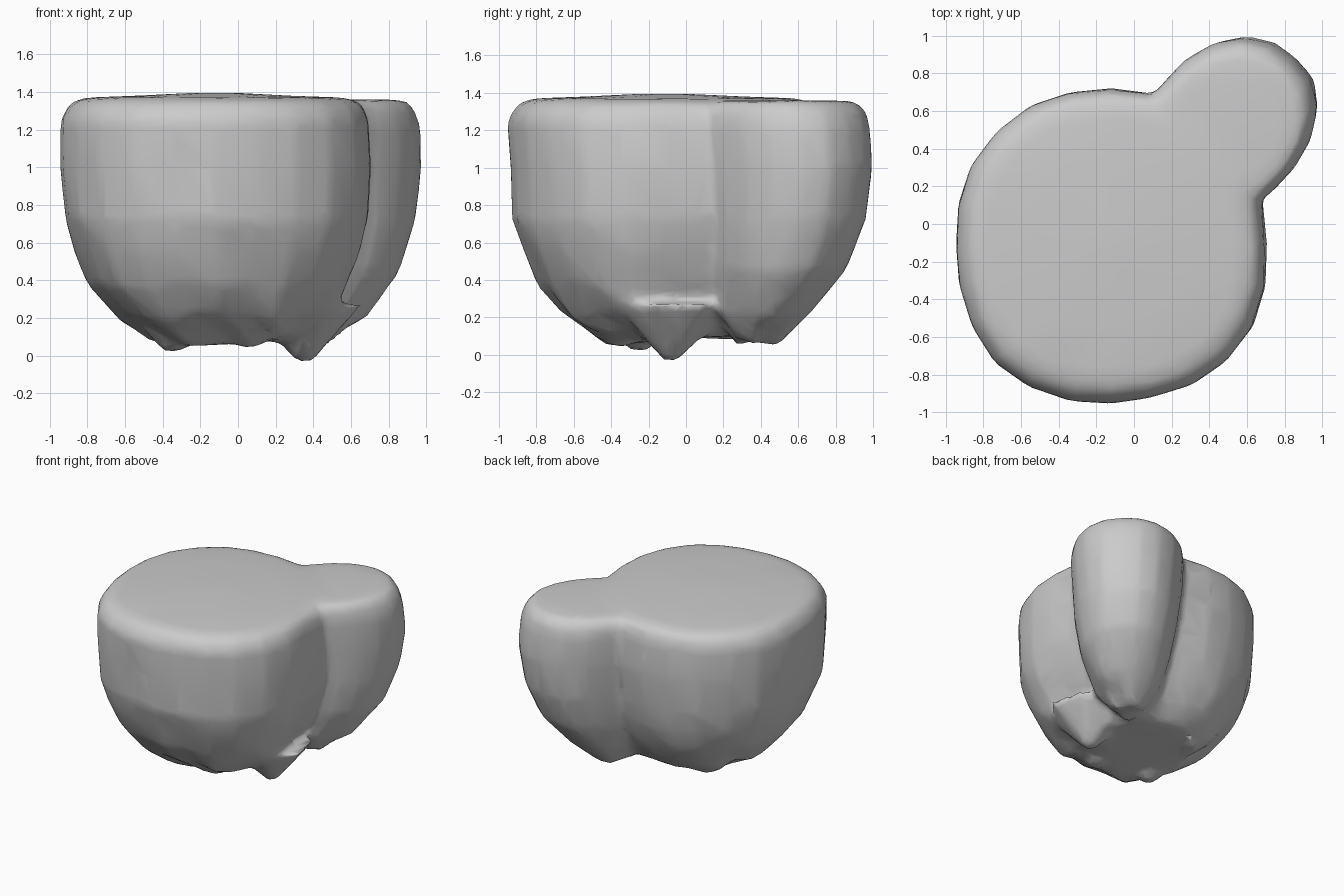
import bpy, bmesh, math, random
from mathutils import Vector, Matrix

random.seed(4)
if "Cube" in bpy.data.objects:
    bpy.data.objects.remove(bpy.data.objects["Cube"])

stone = bpy.data.materials.new("grey_stone")
stone.use_nodes = True
stone.diffuse_color = (0.6, 0.6, 0.6, 1)
stone.node_tree.nodes["Principled BSDF"].inputs["Base Color"].default_value = (0.6, 0.6, 0.6, 1)


def loft(bm, levels, sides, power, turn=0.0, rough=0.03):
    """Stack of rounded-square rings: (z, low u, high u, low v, high v), top to bottom."""
    flutes = [random.uniform(-1, 1) for _ in range(sides)]
    spin = Matrix.Rotation(turn, 3, 'Z')
    rings = []
    for i, (z, u0, u1, v0, v1) in enumerate(levels):
        depth = i / (len(levels) - 1)
        ring = []
        for k in range(sides):
            a = math.tau * k / sides
            c, s = math.cos(a), math.sin(a)
            r = (abs(c) ** power + abs(s) ** power) ** (-1 / power)
            r *= 1 + rough * depth * (flutes[k] + random.uniform(-0.5, 0.5))
            p = Vector(((u0 + u1) / 2 + c * r * (u1 - u0) / 2,
                        (v0 + v1) / 2 + s * r * (v1 - v0) / 2,
                        z + 0.05 * depth ** 3 * random.uniform(-1, 1)))
            ring.append(bm.verts.new(spin @ p))
        rings.append(ring)
    for upper, lower in zip(rings, rings[1:]):
        for k in range(sides):
            n = (k + 1) % sides
            bm.faces.new((upper[k], lower[k], lower[n], upper[n]))
    bm.faces.new(rings[0])
    bm.faces.new(rings[-1][::-1])


bm = bmesh.new()

# Main body with a slightly domed top and tapering underside
loft(bm, [
    (1.395, -0.25, 0.0, -0.25, 0.0),
    (1.38, -0.55, 0.28, -0.55, 0.32),
    (1.37, -0.82, 0.57, -0.82, 0.6),
    (1.34, -0.9, 0.66, -0.9, 0.68),
    (1.25, -0.95, 0.7, -0.95, 0.71),
    (1.0, -0.95, 0.71, -0.93, 0.71),
    (0.72, -0.93, 0.7, -0.92, 0.68),
    (0.55, -0.88, 0.65, -0.86, 0.64),
    (0.38, -0.8, 0.57, -0.78, 0.58),
    (0.2, -0.64, 0.47, -0.66, 0.48),
    (0.09, -0.45, 0.35, -0.46, 0.37),
], 24, 2.3)

# Side lobe lying along the back-left diagonal
loft(bm, [
    (1.36, 0.2, 1.06, -0.29, 0.3),
    (1.35, 0.2, 1.14, -0.36, 0.38),
    (1.3, 0.2, 1.19, -0.39, 0.42),
    (1.2, 0.23, 1.22, -0.4, 0.43),
    (1.0, 0.25, 1.24, -0.39, 0.42),
    (0.72, 0.3, 1.2, -0.37, 0.39),
    (0.45, 0.3, 1.09, -0.33, 0.33),
    (0.22, 0.3, 0.88, -0.23, 0.24),
    (0.08, 0.4, 0.64, -0.1, 0.12),
], 18, 2.2, math.pi / 4, 0.03)

# Blunt spurs under the body: position, tip height
for x, y, z in ((-0.35, -0.25, 0.02), (0.06, -0.35, 0.04), (0.35, -0.08, -0.03)):
    bmesh.ops.create_cone(bm, cap_ends=True, segments=7, radius1=0.05, radius2=0.32,
                          depth=0.3, matrix=Matrix.Translation((x, y, z + 0.15)))

bmesh.ops.recalc_face_normals(bm, faces=bm.faces)
mesh = bpy.data.meshes.new("rock")
bm.to_mesh(mesh)
bm.free()
mesh.materials.append(stone)
rock = bpy.data.objects.new("rock", mesh)
bpy.context.collection.objects.link(rock)

# Fuse the pieces, soften the joins, then reduce to broad facets
fuse = rock.modifiers.new("fuse", 'REMESH')
fuse.mode = 'VOXEL'
fuse.voxel_size = 0.03
fuse.use_smooth_shade = True
soften = rock.modifiers.new("soften", 'SMOOTH')
soften.factor = 0.5
soften.iterations = 8
facets = rock.modifiers.new("facets", 'DECIMATE')
facets.ratio = 0.1
